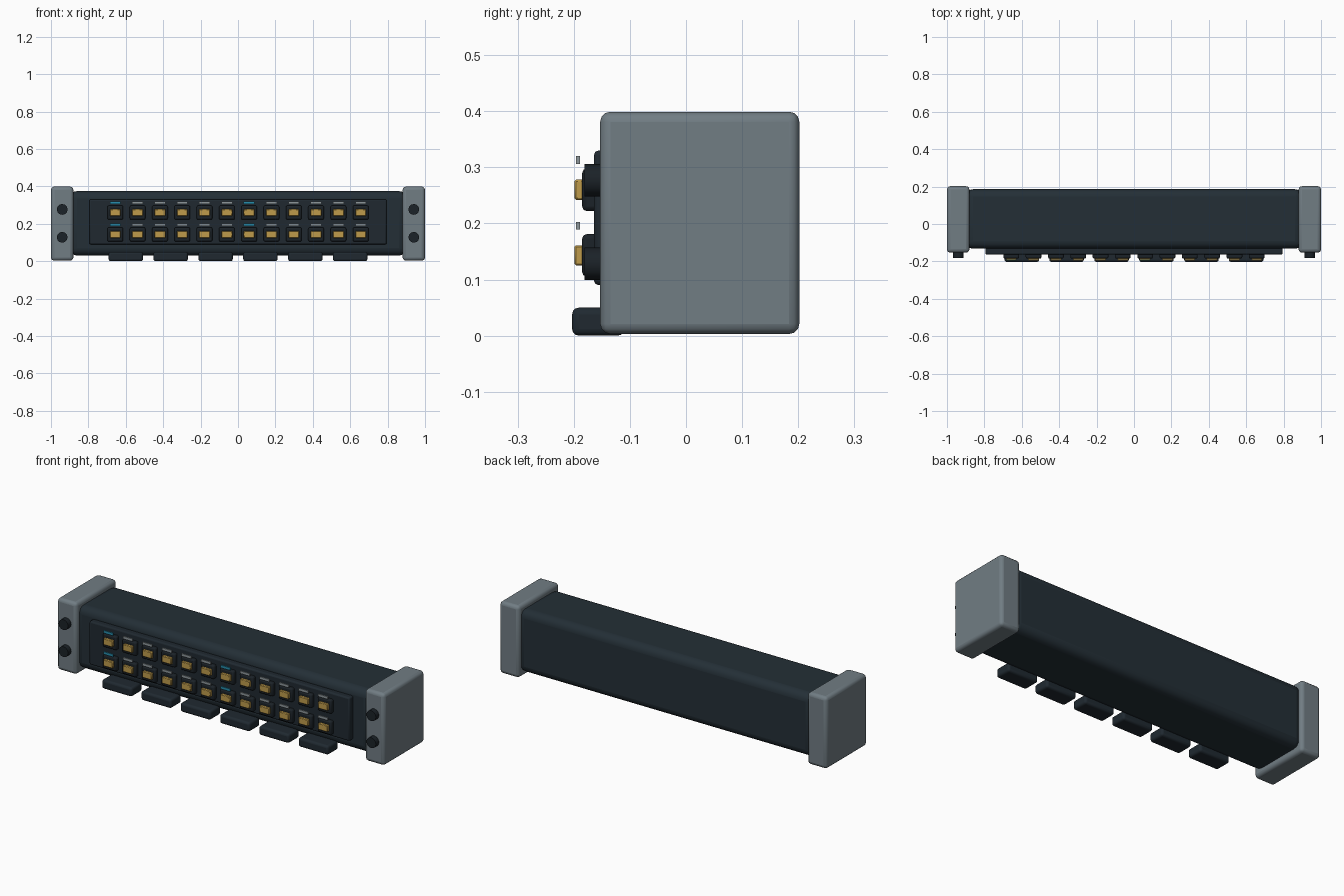
import bpy
import bmesh
import math
from mathutils import Matrix, Vector

cube = bpy.data.objects.get("Cube")
if cube:
    bpy.data.objects.remove(cube, do_unlink=True)


def material(name, rgb):
    m = bpy.data.materials.new(name)
    m.use_nodes = True
    m.diffuse_color = (*rgb, 1)
    bsdf = next(n for n in m.node_tree.nodes if n.type == 'BSDF_PRINCIPLED')
    bsdf.inputs["Base Color"].default_value = (*rgb, 1)
    return m


slate = material("dark slate", (0.017, 0.028, 0.037))
navy = material("dark navy", (0.014, 0.022, 0.030))
black = material("near black", (0.011, 0.016, 0.021))
steel = material("steel grey", (0.165, 0.205, 0.23))
silver = material("label grey", (0.27, 0.31, 0.33))
gold = material("gold", (0.52, 0.33, 0.07))
cyan = material("cyan", (0.02, 0.27, 0.42))


def finish(name, bm, mat, bevel=0.0, segments=3):
    mesh = bpy.data.meshes.new(name)
    bm.to_mesh(mesh)
    bm.free()
    mesh.materials.append(mat)
    ob = bpy.data.objects.new(name, mesh)
    bpy.context.collection.objects.link(ob)
    if bevel:
        mod = ob.modifiers.new("Bevel", 'BEVEL')
        mod.width = bevel
        mod.segments = segments
        mod.limit_method = 'ANGLE'
    bpy.ops.object.select_all(action='DESELECT')
    ob.select_set(True)
    bpy.context.view_layer.objects.active = ob
    bpy.ops.object.shade_smooth_by_angle(angle=math.radians(35))
    return ob


def box(name, mat, x, y, z, bevel=0.0, segments=3):
    """Box from (min, max) ranges along each axis."""
    lo, hi = (Vector(p) for p in zip(x, y, z))
    bm = bmesh.new()
    place = Matrix.Translation((lo + hi) / 2) @ Matrix.Diagonal((*(hi - lo), 1))
    bmesh.ops.create_cube(bm, size=1, matrix=place)
    return finish(name, bm, mat, bevel, segments)


def centred(c, half):
    return (c - half, c + half)


# Main housing and the raised front panel
box("housing", slate, (-0.9, 0.9), (-0.132, 0.186), (0.03, 0.375), 0.04, 4)
box("front_panel", navy, (-0.795, 0.795), (-0.164, -0.12), (0.09, 0.33), 0.008, 2)

# End caps with bolts
for side, label in ((1, "left"), (-1, "right")):
    box(label + "_end_cap", steel, centred(side * 0.94, 0.06),
        (-0.153, 0.202), (0.003, 0.399), 0.018)
    for z, level in ((0.277, "upper"), (0.128, "lower")):
        bm = bmesh.new()
        place = Matrix.Translation((side * 0.94, -0.161, z)) @ Matrix.Rotation(math.pi / 2, 4, 'X')
        bmesh.ops.create_cone(bm, cap_ends=True, segments=12, radius1=0.029,
                              radius2=0.029, depth=0.04, matrix=place)
        finish(f"{label}_{level}_bolt", bm, black)

# Two rows of ports, each with a frame, a gold contact and a label strip
for z, row in ((0.26, "upper"), (0.143, "lower")):
    for col in range(12):
        x = (col - 5.5) * 0.1193
        tag = f"{row}_{col + 1}"
        box("port_frame_" + tag, black, centred(x, 0.042),
            (-0.185, -0.155), centred(z, 0.038), 0.008, 2)
        box("port_contact_" + tag, gold, centred(x, 0.029),
            (-0.199, -0.18), centred(z, 0.018), 0.003, 1)
        box("port_label_" + tag, cyan if col in (0, 6) else silver,
            centred(x, 0.029), (-0.196, -0.189), centred(z + 0.053, 0.007))

# Feet along the lower front edge
for i in range(6):
    box(f"foot_{i + 1}", navy, centred((i - 2.5) * 0.24, 0.092),
        (-0.203, -0.11), (0, 0.05), 0.012)
